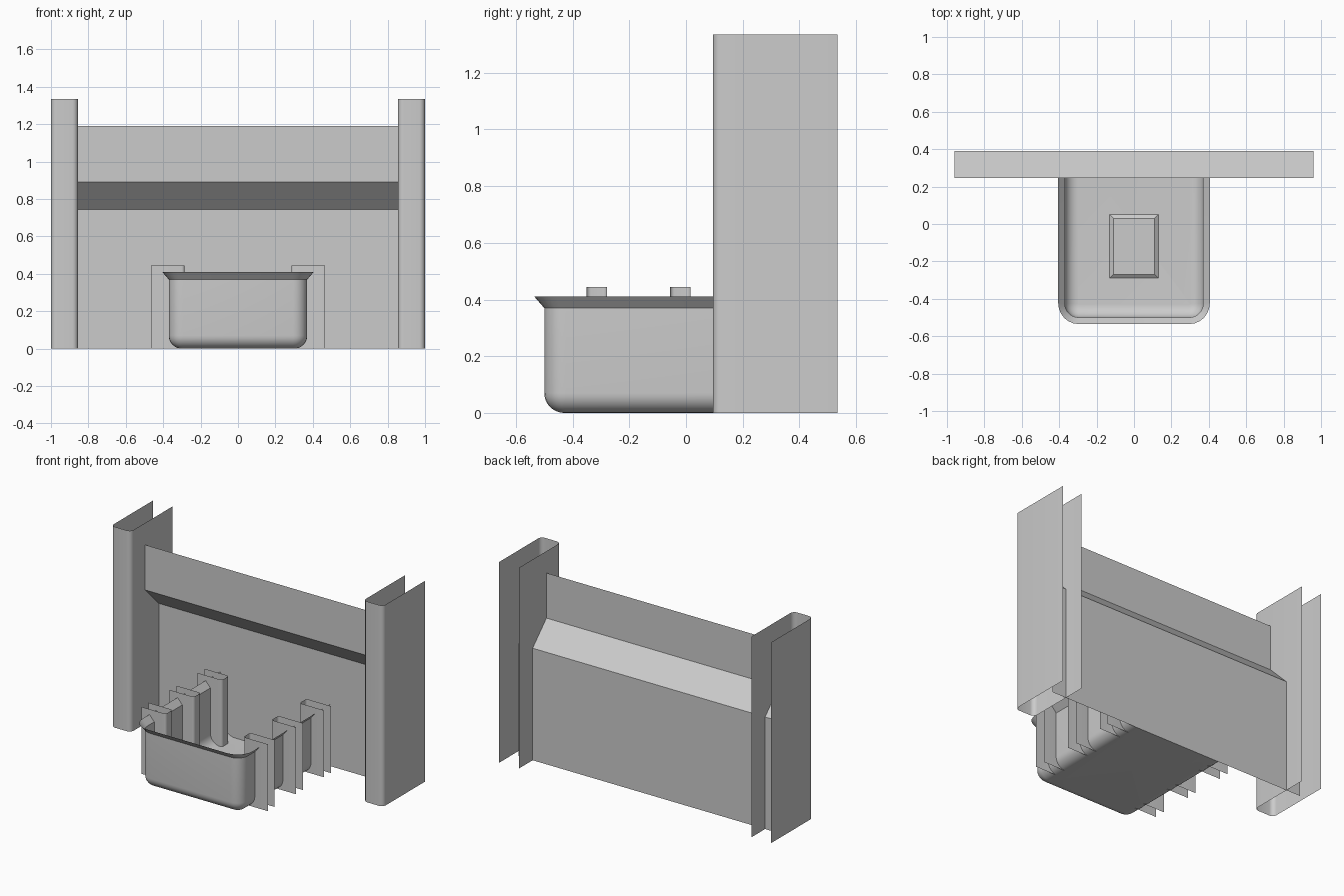
import bpy, bmesh, math

if "Cube" in bpy.data.objects:
    bpy.data.objects.remove(bpy.data.objects["Cube"])


def make_object(name, verts, faces):
    mesh = bpy.data.meshes.new(name)
    mesh.from_pydata(verts, [], faces)
    bm = bmesh.new()
    bm.from_mesh(mesh)
    bmesh.ops.remove_doubles(bm, verts=bm.verts, dist=1e-5)
    bm.to_mesh(mesh)
    bm.free()
    ob = bpy.data.objects.new(name, mesh)
    bpy.context.collection.objects.link(ob)
    bpy.ops.object.select_all(action='DESELECT')
    bpy.context.view_layer.objects.active = ob
    ob.select_set(True)
    bpy.ops.object.shade_smooth_by_angle(angle=math.radians(30))
    return ob


def u_plan(half, front, back, r, seg=6):
    """Open U in plan: closed rounded end at v=front, open end at v=back."""
    pts = [(-half, back)]
    for cx, start in ((-half + r, math.pi), (half - r, 1.5 * math.pi)):
        for i in range(seg + 1):
            a = start + i * math.pi / 2 / seg
            pts.append((cx + r * math.cos(a), front + r + r * math.sin(a)))
    return pts + [(half, back)]


def loft(name, rings, floor=False):
    """Skin equal-length rings listed from bottom to top."""
    n = len(rings[0])
    verts = [p for ring in rings for p in ring]
    faces = [(k * n + i, k * n + i + 1, (k + 1) * n + i + 1, (k + 1) * n + i)
             for k in range(len(rings) - 1) for i in range(n - 1)]
    if floor:
        faces.append(tuple(reversed(range(n))))
    return make_object(name, verts, faces)


# Tall side posts: sheet channels open at the back
for side, label in ((-1, "left"), (1, "right")):
    plan = u_plan(0.0725, 0.095, 0.535, 0.03)
    loft(label + "_post", [[(side * 0.9275 + x, y, z) for x, y in plan]
                           for z in (0, 1.335)])

# Back panel with a sloped step
section = [(0.39, 0), (0.39, 0.745), (0.245, 0.89), (0.245, 1.19)]
loft("back_panel", [[(x, y, z) for x in (-0.96, 0.96)] for y, z in section])

# Open tub: rounded floor edge, straight wall, flared rim
R = 0.07
profile = [(R - R * math.sin(a), R - R * math.cos(a))
           for a in (i * math.pi / 16 for i in range(9))]
profile += [(0, 0.37), (-0.035, 0.41)]
loft("tub", [[(x, y, z) for x, y in
              u_plan(0.37 - o, -0.50 + o, 0.39, 0.075 - o)]
             for o, z in profile], floor=True)

# Small channels along both tub sides, rounded inward and open outward
for side, label in ((-1, "left"), (1, "right")):
    for i in range(3):
        yc = -0.315 + 0.295 * i
        plan = u_plan(0.0365, 0.285, 0.465, 0.016)
        if side > 0:
            plan.reverse()
        loft(f"{label}_side_channel_{i + 1}",
             [[(side * d, yc + v, z) for v, d in plan] for z in (0, 0.445)])

# Low bevelled pad on the tub floor
ring = lambda o, z: [(sx * (0.13 - o), -0.12 + sy * (0.17 - o), z) for sx, sy in
                     ((-1, -1), (1, -1), (1, 1), (-1, 1))]
make_object("floor_pad", ring(0, 0.0) + ring(0.02, 0.015),
            [(i, (i + 1) % 4, 4 + (i + 1) % 4, 4 + i) for i in range(4)] + [(4, 5, 6, 7)])
